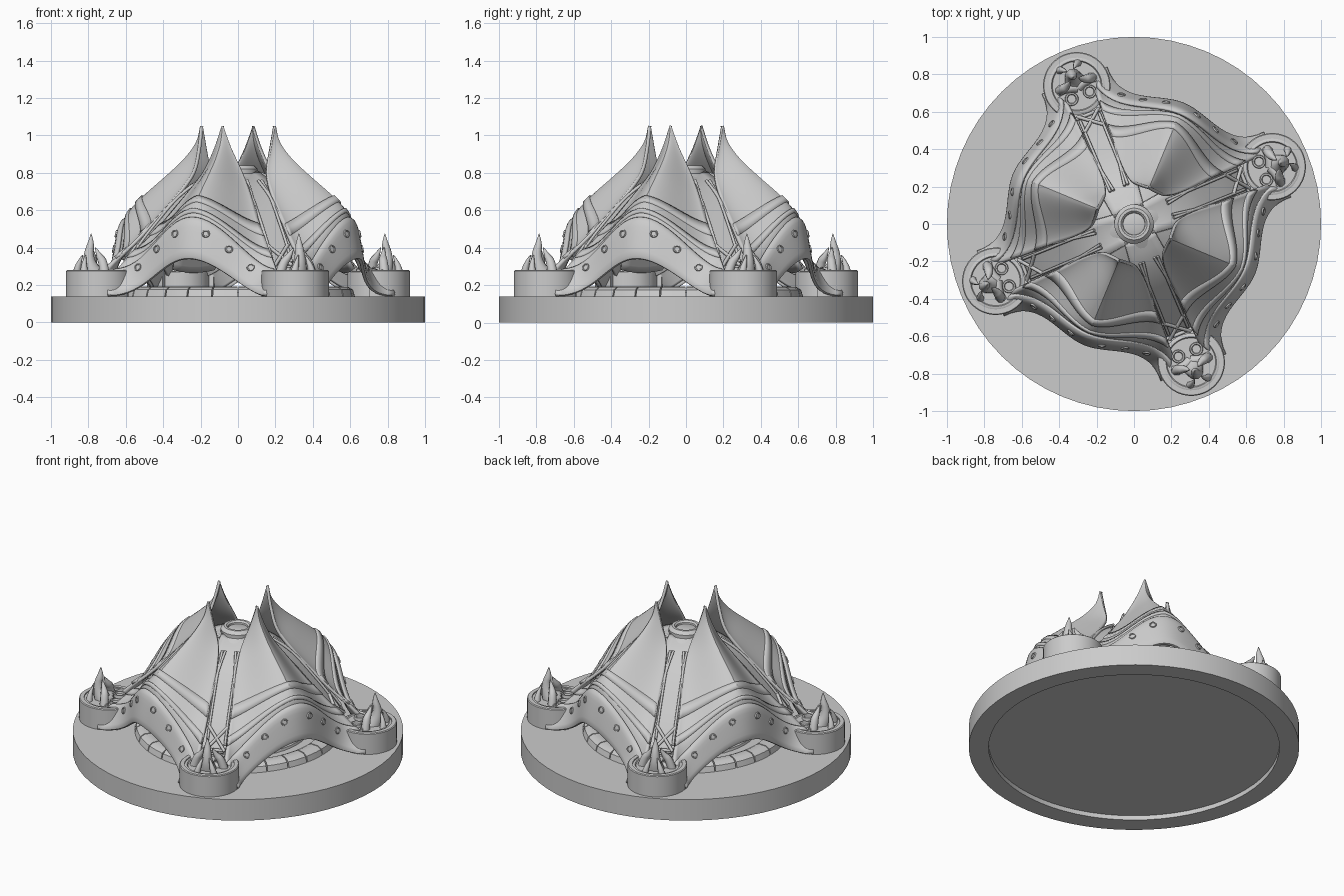
import bpy, bmesh, math
from mathutils import Vector, Matrix

if "Cube" in bpy.data.objects:
    bpy.data.objects.remove(bpy.data.objects["Cube"])

PETAL, PILLAR = math.radians(-22.5), math.radians(22.5)


def make(name, verts, faces, thick=0, smooth=35):
    me = bpy.data.meshes.new(name)
    me.from_pydata(verts, [], faces)
    bm = bmesh.new()
    bm.from_mesh(me)
    bmesh.ops.remove_doubles(bm, verts=bm.verts, dist=1e-5)
    bmesh.ops.recalc_face_normals(bm, faces=bm.faces)
    bm.to_mesh(me)
    bm.free()
    ob = bpy.data.objects.new(name, me)
    bpy.context.collection.objects.link(ob)
    if thick:
        m = ob.modifiers.new("thickness", 'SOLIDIFY')
        m.thickness, m.offset = thick, 0
    bpy.ops.object.select_all(action='DESELECT')
    ob.select_set(True)
    bpy.context.view_layer.objects.active = ob
    bpy.ops.object.shade_smooth_by_angle(angle=math.radians(smooth))
    return ob


def grid(name, rows, thick):
    n = len(rows[0])
    faces = [(i * n + j, i * n + j + 1, (i + 1) * n + j + 1, (i + 1) * n + j)
             for i in range(len(rows) - 1) for j in range(n - 1)]
    return make(name, [p for r in rows for p in r], faces, thick)


def lathe(name, prof, n=48, a0=0.0, a1=2 * math.pi, loc=(0, 0, 0), closed=False):
    """Revolve an (r, z) profile; a partial sweep gets end caps."""
    full = abs(a1 - a0 - 2 * math.pi) < 1e-6
    k, cols = len(prof), n if full else n + 1
    verts = []
    for i in range(cols):
        a = a0 + (a1 - a0) * i / n
        verts += [(loc[0] + r * math.cos(a), loc[1] + r * math.sin(a), loc[2] + z) for r, z in prof]
    faces = []
    for i in range(n):
        b = (i + 1) % cols
        for j in range(k if closed else k - 1):
            q = (j + 1) % k
            faces.append((i * k + j, b * k + j, b * k + q, i * k + q))
    if not full:
        faces += [tuple(range(k)), tuple(range(n * k, n * k + k))]
    return make(name, verts, faces)


def tube(name, paths, depth):
    """Round rods; each path point is (x, y, z, radius factor)."""
    cu = bpy.data.curves.new(name, 'CURVE')
    cu.dimensions, cu.bevel_depth, cu.bevel_resolution = '3D', depth, 2
    cu.use_fill_caps, cu.resolution_u = True, 5
    for pts in paths:
        s = cu.splines.new('NURBS')
        s.points.add(len(pts) - 1)
        for p, (x, y, z, r) in zip(s.points, pts):
            p.co, p.radius = (x, y, z, 1), r
        s.order_u, s.use_endpoint_u = 3, True
    ob = bpy.data.objects.new(name, cu)
    bpy.context.collection.objects.link(ob)
    return ob


def four(ob, angle):
    for i in range(4):
        o = ob if i == 0 else ob.copy()
        if i:
            bpy.context.collection.objects.link(o)
        o.rotation_euler.z = angle + i * math.pi / 2


def spline(rows, n):
    """Catmull-Rom through tuples."""
    out, m = [], len(rows)
    for i in range(m - 1):
        p = [rows[max(0, min(m - 1, i + d))] for d in (-1, 0, 1, 2)]
        for s in range(n):
            t = s / n
            out.append(tuple(.5 * (2 * b + (c - a) * t + (2 * a - 5 * b + 4 * c - d) * t * t
                                   + (3 * b - a - 3 * c + d) * t ** 3) for a, b, c, d in zip(*p)))
    return out + [rows[-1]]


def petal_point(row, t):
    """Row: centre u,z; edge u,v,z; inward dip; roundness of the arch."""
    u0, z0, u1, v1, z1, dip, c = row
    a = abs(t)
    f = (1 - c) * (1 - a) + c * (1 + math.cos(math.pi * a)) / 2
    return Vector((u1 + (u0 - u1) * f - dip * a * a * (1 - a), v1 * t, z1 + (z0 - z1) * f))


def petal(name, rows, thick, cols=32):
    return grid(name, [[petal_point(r, 2 * j / cols - 1) for j in range(cols + 1)]
                       for r in rows], thick)


# base disc with recessed underside
lathe("base", [(0, .03), (.88, .03), (.88, 0), (1, 0), (1, .14), (0, .14)], 64)

# floor inside: disc, inlaid rings and rim of rounded stones
lathe("floor", [(0, .16), (.51, .16), (.52, .14)], 48)
for r in (.14, .30, .42):
    lathe("floor_ring", [(r - .02, .155), (r - .015, .175), (r + .015, .175), (r + .02, .155)])
for i in range(28):
    a, w = 2 * math.pi * i / 28, 2 * math.pi / 28
    lathe("floor_stone", [(.51, .14), (.515, .18), (.54, .192), (.59, .19), (.615, .175), (.625, .14)],
          3, a + .006, a + w - .006, closed=True)

# arched petals: main sail, raised trims that follow it, lower studded band
sail = spline([(.21, 1.05, .21, .001, 1.05, 0, 0), (.235, .96, .205, .045, .93, 0, .3),
               (.31, .865, .21, .11, .80, 0, .4), (.42, .77, .27, .185, .68, 0, .5),
               (.525, .685, .36, .265, .55, .02, .55), (.59, .625, .45, .35, .43, .04, .7),
               (.62, .58, .53, .42, .34, .12, .85), (.63, .53, .58, .46, .28, .24, 1),
               (.64, .49, .61, .475, .24, .32, 1)], 4)
four(petal("petal_sail", sail, .018), PETAL)
for name, i, j in (("petal_upper_trim", 17, 20), ("petal_lower_trim", 22, 25)):
    trim = [(r[0] + .006, r[1] + .006, r[2] + .006, r[3], r[4] + .006) + r[5:] for r in sail[i:j]]
    four(petal(name, trim, .018), PETAL)
band = [(.635, .555, .60, .46, .28, .26, 1), (.655, .535, .63, .475, .26, .32, 1),
        (.675, .45, .68, .475, .20, .45, 1), (.69, .36, .712, .462, .155, .5, 1),
        (.68, .35, .708, .46, .15, .5, 1)]
four(petal("petal_lower_band", spline(band, 3), .022), PETAL)

# ring studs on the lower band
mid = tuple((a + b) / 2 for a, b in zip(band[1], band[2]))
for t in (-.68, -.43, -.18, .18, .43, .68):
    p = petal_point(mid, t)
    nrm = (petal_point(mid, t + .02) - petal_point(mid, t - .02)).cross(
        petal_point(band[2], t) - petal_point(band[1], t)).normalized()
    if nrm.x < 0:
        nrm = -nrm
    stud = lathe("band_stud", [(0, .014), (.013, .014), (.015, .019), (.02, .019), (.024, .004)], 14)
    stud.data.transform(Matrix.Translation(p) @ nrm.to_track_quat('Z', 'Y').to_matrix().to_4x4())
    four(stud, PETAL)

# valley panels running down to the pillars, edges tucked under the sails
valley = spline([(.08, .79, .085), (.2, .74, .10), (.325, .645, .115), (.44, .52, .13),
                 (.54, .40, .135), (.63, .27, .12)], 3)
four(grid("valley_panel", [[(x - .01 * s * s, w * s, z + .015 * s * s)
                            for s in (-1, -.6, -.2, .2, .6, 1)] for x, z, w in valley], .018), PILLAR)
# ribs lie on the panel and fan out towards the pillar
ribs = [[(x + .008, k * (a + (b - a) * (x - .1) / .5), z + .018, 1) for x, z, w in valley[3:-1]]
        for a, b in ((.05, .055), (.015, .10)) for k in (-1, 1)]
four(tube("valley_ribs", ribs, .008), PILLAR)
struts = [[(.55, s * .06, .415, 1), (.645, -s * .06, .295, 1)] for s in (-1, 1)]
struts.append([(.635, -.085, .295, 1), (.635, .085, .295, 1)])
four(tube("cross_struts", struts, .01), PILLAR)

# crown cap and ring at the top
lathe("crown_cap", [(0, .82), (.06, .82), (.1, .80), (.18, .755), (.22, .73)], 32)
lathe("crown_ring", [(.055, .80), (.06, .83), (.07, .84), (.085, .84), (.105, .82), (.105, .785)], 32)

# pillars with bowl, open collar, coals and claws
c = (.80, 0, 0)
four(lathe("pillar", [(0, .14), (.155, .14), (.155, .27), (.145, .275), (.135, .275),
                      (.13, .268), (0, .268)], 40, loc=c), PILLAR)
four(lathe("pillar_collar", [(.15, .14), (.18, .14), (.18, .275), (.175, .28), (.15, .28)], 40,
           math.radians(-125), math.radians(125), c, True), PILLAR)
for s in (-1, 1):
    four(lathe("bowl_coal", [(0, .275), (.022, .275), (.026, .285), (.034, .285), (.038, .26)], 18,
               loc=(.745, s * .052, 0)), PILLAR)
claws = [[(.83, 0, .25, 2.1), (.86, 0, .30, 1.5), (.865, 0, .37, .95), (.85, 0, .42, .75),
          (.85, 0, .475, .05)]]
for s in (-1, 1):
    claws.append([(.81, s * .095, .25, 1), (.81, s * .075, .32, .95),
                  (.82, s * .045, .35, .7), (.835, s * .025, .40, .1)])
    claws.append([(.91, s * .055, .25, .8), (.915, s * .045, .30, .7), (.89, s * .02, .36, .1)])
    claws.append([(.79, 0, .265, 1), (.82, s * .06, .275, 1), (.79, s * .11, .27, .4)])
four(tube("bowl_claws", claws, .028), PILLAR)
